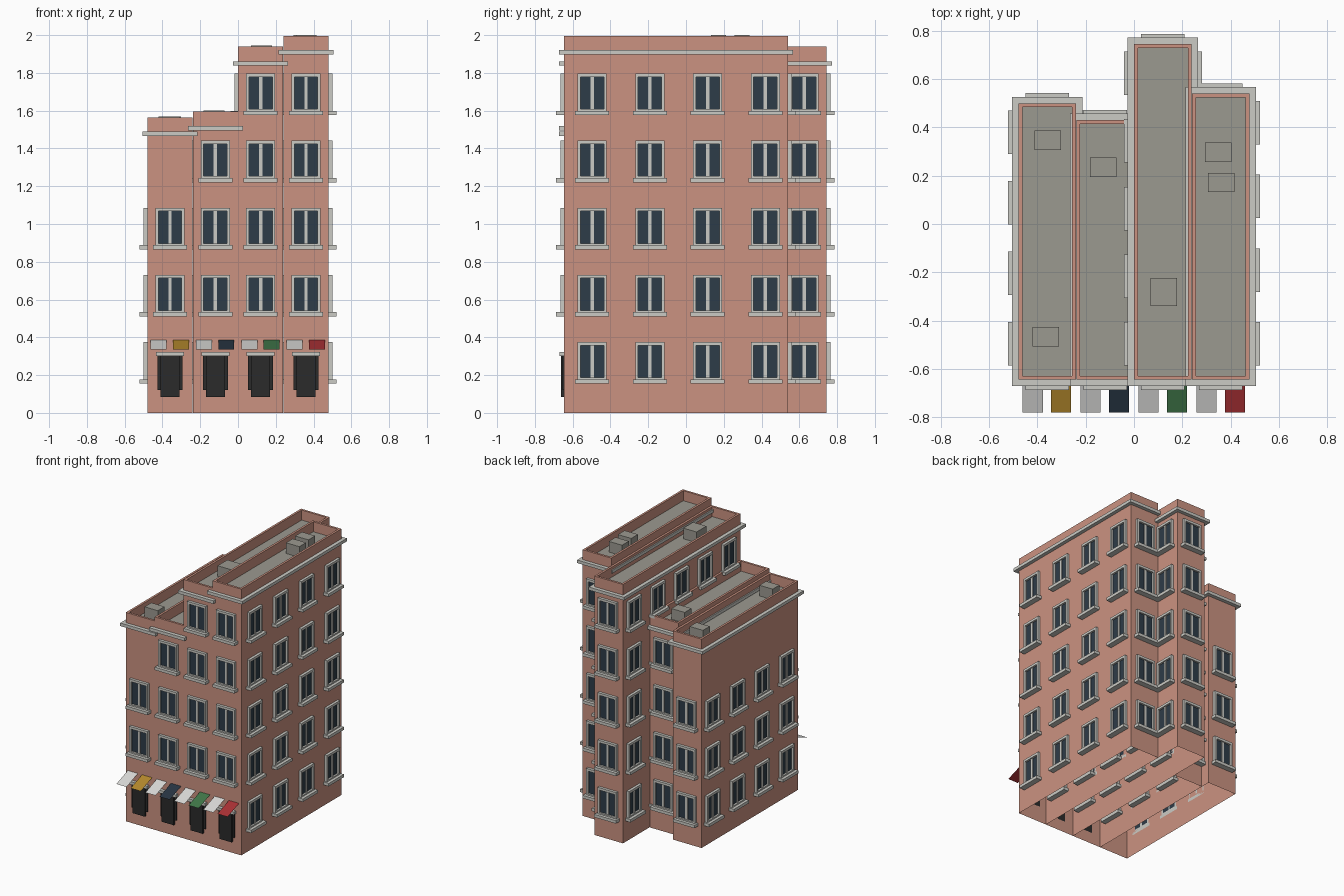
import bpy
import bmesh
from math import pi
from mathutils import Matrix, Vector

cube = bpy.data.objects.get("Cube")
if cube:
    bpy.data.objects.remove(cube, do_unlink=True)


def material(name, rgb):
    mat = bpy.data.materials.new(name)
    mat.use_nodes = True
    mat.diffuse_color = (*rgb, 1)
    bsdf = next(n for n in mat.node_tree.nodes if n.type == "BSDF_PRINCIPLED")
    bsdf.inputs["Base Color"].default_value = (*rgb, 1)
    bsdf.inputs["Roughness"].default_value = 0.9
    return mat


WALL = material("salmon wall", (0.6, 0.29, 0.22))
TRIM = material("pale stone trim", (0.6, 0.6, 0.56))
GLASS = material("dark glass", (0.027, 0.045, 0.065))
DOOR = material("charcoal door", (0.024, 0.024, 0.024))
ROOF = material("grey roof", (0.33, 0.32, 0.28))
WHITE = material("white awning", (0.7, 0.7, 0.68))
GOLD = material("mustard awning", (0.46, 0.25, 0.025))
NAVY = material("navy awning", (0.02, 0.035, 0.055))
GREEN = material("green awning", (0.05, 0.18, 0.065))
RED = material("red awning", (0.4, 0.03, 0.035))


def add_box(bm, x, y, z, mat=0):
    """Box spanning the (low, high) pairs x, y and z."""
    lo, hi = Vector((x[0], y[0], z[0])), Vector((x[1], y[1], z[1]))
    matrix = Matrix.Translation((lo + hi) / 2) @ Matrix.Diagonal((*(hi - lo), 1))
    verts = bmesh.ops.create_cube(bm, size=1, matrix=matrix)["verts"]
    faces = {f for v in verts for f in v.link_faces}
    for f in faces:
        f.material_index = mat
    return faces


def to_mesh(bm, name, mats):
    mesh = bpy.data.meshes.new(name)
    bm.to_mesh(mesh)
    bm.free()
    for m in mats:
        mesh.materials.append(m)
    return mesh


def place(name, mesh, matrix=None):
    obj = bpy.data.objects.new(name, mesh)
    if matrix:
        obj.matrix_world = matrix
    bpy.context.collection.objects.link(obj)
    return obj


def window_mesh():
    """Window on the plane y = 0, facing -y, frame bottom at z = 0."""
    bm = bmesh.new()
    w, h, out = 0.077, 0.198, (-0.02, 0)
    for side in (-1, 1):
        add_box(bm, sorted((side * w, side * 0.062)), out, (0, h))
    add_box(bm, (-0.062, 0.062), out, (h - 0.018, h))
    add_box(bm, (-0.062, 0.062), out, (0, 0.01))
    add_box(bm, (-0.009, 0.009), (-0.012, 0), (0.01, h - 0.018))
    add_box(bm, (-0.09, 0.09), (-0.042, 0), (-0.022, 0))
    add_box(bm, (-0.062, 0.062), (-0.006, 0), (0.01, h - 0.018), 1)
    return to_mesh(bm, "window", [TRIM, GLASS])


def door_mesh():
    bm = bmesh.new()
    add_box(bm, (-0.066, 0.066), (-0.008, 0), (0.12, 0.3))
    add_box(bm, (-0.05, 0.05), (-0.016, 0), (0.085, 0.3))
    add_box(bm, (-0.074, 0.074), (-0.025, 0), (0.3, 0.322), 1)
    return to_mesh(bm, "door", [DOOR, TRIM])


def awning_mesh(mat):
    """Sloping canvas sheet, hung from the wall plane y = 0."""
    bm = bmesh.new()
    corners = [(-0.042, -0.135, 0.335), (0.042, -0.135, 0.335),
               (0.042, 0, 0.385), (-0.042, 0, 0.385)]
    bm.faces.new([bm.verts.new(c) for c in corners])
    return to_mesh(bm, "awning", [mat])


FRONT = -0.645
HALF = 0.119
window, door = window_mesh(), door_mesh()
white_awning = awning_mesh(WHITE)


def house(label, cx, back, top, cornice_z, rows, columns, colour, units):
    x0, x1 = cx - HALF, cx + HALF

    # Open-bottomed shell with a parapet around a sunken roof
    bm = bmesh.new()
    faces = add_box(bm, (x0, x1), (FRONT, back), (0, top))
    roof = max(faces, key=lambda f: f.calc_center_median().z)
    floor = min(faces, key=lambda f: f.calc_center_median().z)
    bm.faces.remove(floor)
    bmesh.ops.inset_individual(bm, faces=[roof], thickness=0.023)
    lip = bmesh.ops.extrude_face_region(bm, geom=[roof])["geom"]
    bmesh.ops.translate(bm, vec=(0, 0, -0.075),
                        verts=[g for g in lip if isinstance(g, bmesh.types.BMVert)])
    for g in lip:
        if isinstance(g, bmesh.types.BMFace):
            g.material_index = 1
    if roof.is_valid:
        bm.faces.remove(roof)
    bmesh.ops.recalc_face_normals(bm, faces=bm.faces[:])
    # Keep the roof facing up
    for f in bm.faces:
        if f.material_index == 1 and f.normal.z < 0:
            bmesh.ops.reverse_faces(bm, faces=bm.faces[:])
            break
    place(label + "_walls", to_mesh(bm, label + "_walls", [WALL, ROOF]))

    # Cornice: four bars hugging the walls
    bm = bmesh.new()
    z = (cornice_z, cornice_z + 0.023)
    e = 0.027
    add_box(bm, (x0 - e, x1 + e), (FRONT - e, FRONT), z)
    add_box(bm, (x0 - e, x1 + e), (back, back + e), z)
    add_box(bm, (x0 - e, x0), (FRONT, back), z)
    add_box(bm, (x1, x1 + e), (FRONT, back), z)
    place(label + "_cornice", to_mesh(bm, label + "_cornice", [TRIM]))

    # Rooftop units
    bm = bmesh.new()
    for ux, uy, depth in units:
        add_box(bm, (ux - 0.055, ux + 0.055), (uy - depth / 2, uy + depth / 2),
                (top - 0.075, top + 0.005))
    place(label + "_roof_units", to_mesh(bm, label + "_roof_units", [ROOF]))

    # Windows on all four sides; the ground floor front holds the door
    first, last = FRONT + 0.148, back - 0.12
    for row in range(rows):
        spots = [("back", cx, back, pi)]
        if row:
            spots.append(("front", cx, FRONT, 0))
        for i in range(columns):
            y = first + (last - first) * i / (columns - 1)
            spots += [("left", x1, y, pi / 2), ("right", x0, y, -pi / 2)]
        for side, x, y, angle in spots:
            place(f"{label}_{side}_window", window,
                  Matrix.Translation((x, y, 0.178 + 0.355 * row))
                  @ Matrix.Rotation(angle, 4, "Z"))

    # Street level
    place(label + "_door", door, Matrix.Translation((cx, FRONT, 0)))
    place(label + "_white_awning", white_awning,
          Matrix.Translation((cx - 0.06, FRONT, 0)))
    place(label + "_coloured_awning", awning_mesh(colour),
          Matrix.Translation((cx + 0.058, FRONT, 0)))


house("first_house", -0.36, 0.5, 1.565, 1.466, 3, 4, GOLD,
      [(-0.357, 0.347, 0.08), (-0.365, -0.467, 0.08)])
house("second_house", -0.12, 0.43, 1.595, 1.495, 4, 4, NAVY,
      [(-0.127, 0.235, 0.08)])
house("third_house", 0.12, 0.745, 1.94, 1.838, 5, 5, GREEN,
      [(0.124, -0.282, 0.116)])
house("fourth_house", 0.36, 0.54, 1.995, 1.898, 5, 4, RED,
      [(0.349, 0.297, 0.08), (0.361, 0.172, 0.08)])
